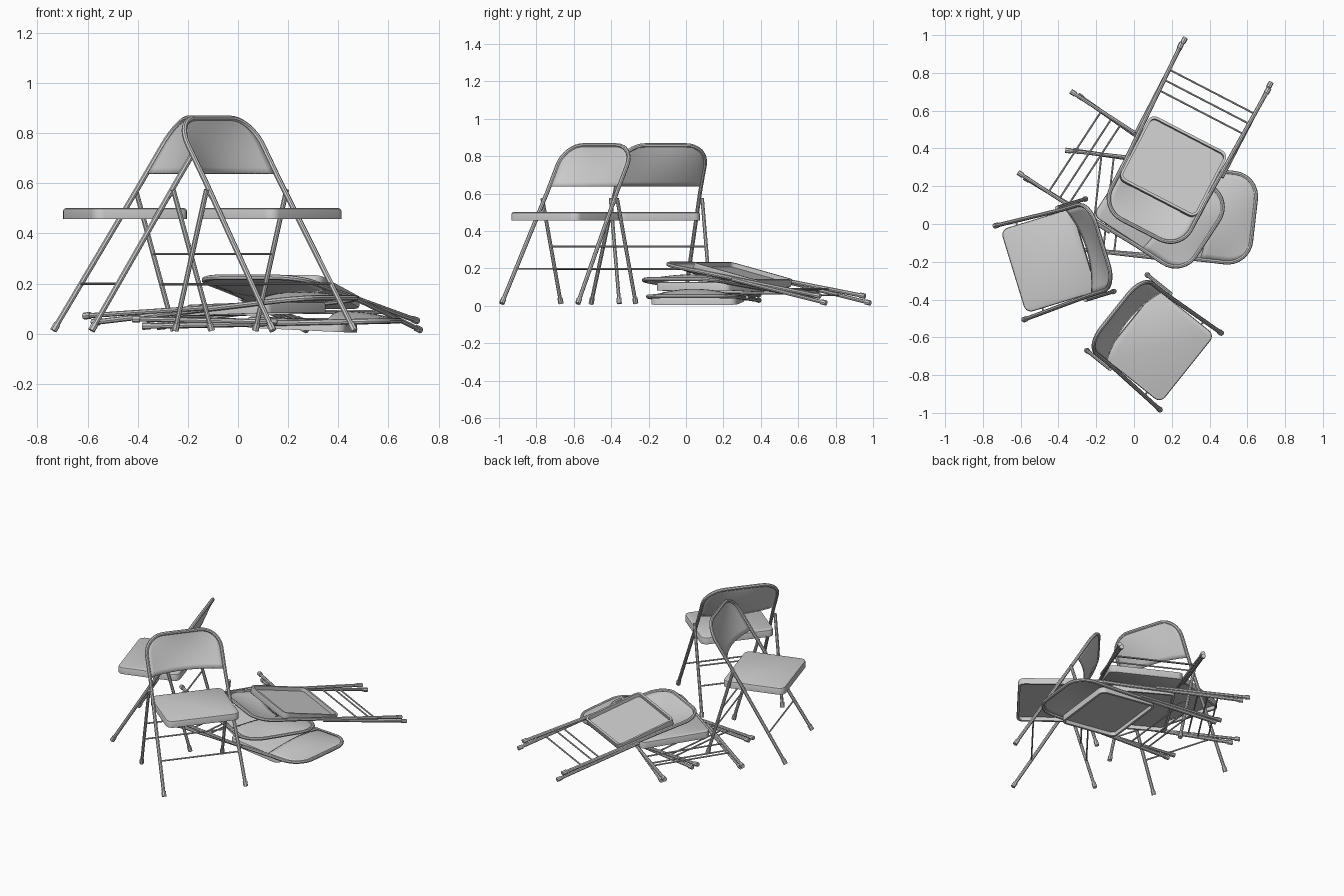
import bpy, bmesh, math
from mathutils import Matrix, Vector

if "Cube" in bpy.data.objects:
    bpy.data.objects.remove(bpy.data.objects["Cube"])

# Chair space: x = sideways, y = along the main frame from its feet, z = normal on the sitting side
LEAN = Vector((0, 0.52, 0.854)).normalized()
HEAD, CORNER, PIVOT = 0.988, 0.125, 0.545


def basis(h, n, origin):
    h, n = Vector(h).normalized(), Vector(n)
    n = (n - h * n.dot(h)).normalized()
    m = Matrix((h.cross(n), h, n)).transposed().to_4x4()
    m.translation = origin
    return m


def finish(ob, mat):
    ob.matrix_world = mat
    bpy.ops.object.select_all(action='DESELECT')
    ob.select_set(True)
    bpy.context.view_layer.objects.active = ob
    if ob.type == 'CURVE':
        bpy.ops.object.convert(target='MESH')
    bpy.ops.object.shade_smooth_by_angle(angle=math.radians(40))


def tube(name, pts, r, mat):
    cu = bpy.data.curves.new(name, 'CURVE')
    cu.dimensions = '3D'
    cu.bevel_depth, cu.bevel_resolution, cu.use_fill_caps = r, 2, True
    sp = cu.splines.new('POLY')
    sp.points.add(len(pts) - 1)
    for p, c in zip(sp.points, pts):
        p.co = (*c, 1)
    ob = bpy.data.objects.new(name, cu)
    bpy.context.collection.objects.link(ob)
    finish(ob, mat)


def mesh(name, bm, mat, thick=0):
    bmesh.ops.recalc_face_normals(bm, faces=bm.faces)
    me = bpy.data.meshes.new(name)
    bm.to_mesh(me)
    bm.free()
    ob = bpy.data.objects.new(name, me)
    bpy.context.collection.objects.link(ob)
    if thick:
        md = ob.modifiers.new('sheet', 'SOLIDIFY')
        md.thickness, md.offset = thick, 0
    finish(ob, mat)


def half_width(s):
    # main frame narrows slightly upward, then rounds over at the head
    w = 0.26 - 0.022 * min(s / 0.7, 1)
    d = s - (HEAD - CORNER)
    if d > 0:
        w -= CORNER - math.sqrt(max(CORNER ** 2 - d * d, 0))
    return w


def main_frame(name, mat):
    ss = [0, 0.35, 0.7] + [HEAD - CORNER + CORNER * math.sin(math.pi / 2 * i / 8) for i in range(9)]
    right = [(half_width(s), s, 0) for s in ss]
    tube(name + "_main_frame", right + [(-x, s, 0) for x, s, z in reversed(right)], 0.011, mat)


def backrest(name, mat):
    bm = bmesh.new()
    rows, cols, low = 14, 14, 0.73
    grid = []
    for i in range(rows + 1):
        t = math.sin(math.pi / 2 * i / rows)
        s = low + (HEAD - low) * t
        row = []
        for j in range(cols + 1):
            x = (2 * j / cols - 1) * half_width(s)
            b = 0.048 * (1 - (x / 0.24) ** 2) * (1 - t * t)
            row.append(bm.verts.new((x, s + 0.52 * b, -0.854 * b)))
        grid.append(row)
    for a, b in zip(grid, grid[1:]):
        for j in range(cols):
            bm.faces.new((a[j], a[j + 1], b[j + 1], b[j]))
    mesh(name + "_backrest", bm, mat, 0.006)


def seat(name, mat, angle):
    # pressed tray with a turned-down rim, open underneath
    bm = bmesh.new()
    u0, u1, w, r = -0.132, 0.263, 0.231, 0.04
    loops = []
    for inset, v in ((0.014, 0.0), (0.014, -0.024), (0, -0.024), (0, 0.01), (0.003, 0.017), (0.01, 0.02)):
        loop = []
        for k, (sx, sy) in enumerate(((1, 1), (-1, 1), (-1, -1), (1, -1))):
            cx, cy = sx * (w - r), (u1 - r if sy > 0 else u0 + r)
            for i in range(6):
                a = math.pi / 2 * (k + i / 5)
                loop.append(bm.verts.new((cx + (r - inset) * math.cos(a), cy + (r - inset) * math.sin(a), v)))
        loops.append(loop)
    for a, b in zip(loops, loops[1:]):
        for i in range(len(a)):
            j = (i + 1) % len(a)
            bm.faces.new((a[i], a[j], b[j], b[i]))
    bm.faces.new(loops[0])
    bm.faces.new(loops[-1])
    c, s = math.cos(angle), math.sin(angle)
    local = Matrix(((-1, 0, 0, 0), (0, c, s, PIVOT), (0, s, -c, 0), (0, 0, 0, 1)))
    bm.transform(local)
    mesh(name + "_seat", bm, mat)


def chair(name, mat, folded):
    main_frame(name, mat)
    backrest(name, mat)
    seat(name, mat, math.radians(4) if folded else math.atan2(0.854, -0.52))
    foot, top = (Vector((0, -0.04, -0.03)), Vector((0, 0.538, -0.005))) if folded else \
                (Vector((0, 0.26, -0.427)), Vector((0, 0.655, 0.0)))
    along = (top - foot).normalized()
    X = Vector((0.256, 0, 0))
    for side, sx in (("left", -1), ("right", 1)):
        # rear leg, rubber feet and seat link
        tube(f"{name}_{side}_rear_leg", [foot + X * sx, top + X * sx], 0.010, mat)
        tube(f"{name}_{side}_rear_foot", [foot + X * sx - along * 0.003, foot + X * sx + along * 0.028], 0.014, mat)
        tube(f"{name}_{side}_front_foot", [(0.26 * sx, -0.003, 0), (0.259 * sx, 0.028, 0)], 0.0145, mat)
        tube(f"{name}_{side}_link", [top + X * sx * 0.97 - along * 0.01, (0.236 * sx, PIVOT + 0.02, 0.0)], 0.006, mat)
    # cross bars
    w = half_width(0.21)
    tube(name + "_front_bar", [(-w, 0.215, 0), (w, 0.215, 0)], 0.005, mat)
    for k, d in enumerate((0.19, 0.315)):
        p = foot + along * d
        tube(f"{name}_rear_bar_{k + 1}", [p - X, p + X], 0.005, mat)


# two standing chairs
for name, turn, cx, cy in (("left_chair", -73, -0.42, -0.185), ("front_chair", 51.4, 0.105, -0.625)):
    place = Matrix.Translation((cx, cy, 0)) @ Matrix.Rotation(math.radians(turn), 4, 'Z')
    chair(name, place @ basis(LEAN, (0, -0.854, 0.52), (0, -0.25, 0.015)), False)

# three folded chairs in a pile: the lower two face down, the top one faces up
chair("bottom_folded_chair", basis((0.9936, -0.1132, 0.022), (0, 0, -1), (-0.349, 0.131, 0.03)), True)
chair("middle_folded_chair", basis((0.838, -0.546, 0.1), (0, 0, -1), (-0.436, 0.463, 0.045)), True)
chair("top_folded_chair", basis((-0.46, -0.887, 0.178), (0, 0, 1), (0.482, 0.835, 0.052)), True)
